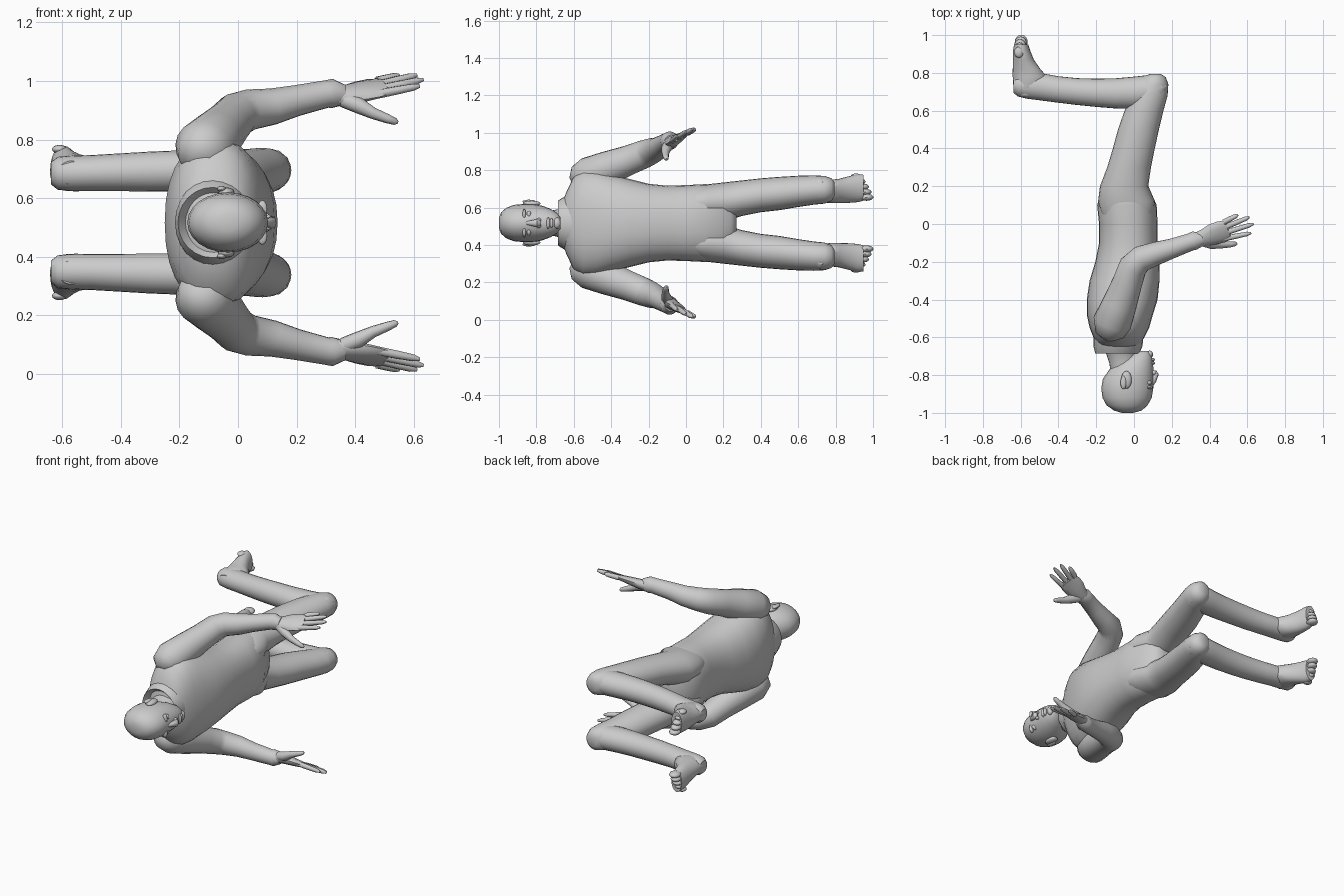
import bpy, bmesh, math
from mathutils import Vector

MID = 0.517  # height of the body's symmetry plane (figure lies on its side)
skin = bpy.data.materials.new("light grey")
skin.diffuse_color = (0.6, 0.6, 0.6, 1)


def skin_rings(name, rings, mirror=False, caps=True):
    """Join rings of points into one smooth body part."""
    bm = bmesh.new()
    rows = [[bm.verts.new(p) for p in r] for r in rings]
    n = len(rows[0])
    for a, b in zip(rows, rows[1:]):
        for i in range(n):
            bm.faces.new((a[i], a[(i + 1) % n], b[(i + 1) % n], b[i]))
    if caps:
        bm.faces.new(rows[0])
        bm.faces.new(rows[-1])
    bmesh.ops.recalc_face_normals(bm, faces=bm.faces)
    me = bpy.data.meshes.new(name)
    bm.to_mesh(me)
    bm.free()
    me.materials.append(skin)
    ob = bpy.data.objects.new(name, me)
    bpy.context.collection.objects.link(ob)
    ob.location.z = MID
    bpy.ops.object.select_all(action='DESELECT')
    ob.select_set(True)
    bpy.context.view_layer.objects.active = ob
    bpy.ops.object.shade_smooth_by_angle(angle=math.radians(50))
    if mirror:
        m = ob.modifiers.new("mirror", 'MIRROR')
        m.use_axis = (False, False, True)
        m.use_mirror_merge = False
    return ob


def circle(n, power=2.0):
    out = []
    for i in range(n):
        a = 2 * math.pi * i / n
        c, s = math.cos(a), math.sin(a)
        out.append((math.copysign(abs(c) ** (2 / power), c), math.copysign(abs(s) ** (2 / power), s)))
    return out


def loft(name, axis, rings, mirror=False, n=24, power=2.0, caps=True):
    """Rings (t, side0, side1, z0, z1) set along x or y."""
    rows = []
    for t, a0, a1, z0, z1 in rings:
        row = []
        for c, s in circle(n, power):
            a = (a0 + a1) / 2 + (a1 - a0) / 2 * c
            z = (z0 + z1) / 2 + (z1 - z0) / 2 * s
            row.append((t, a, z) if axis == 'x' else (a, t, z))
        rows.append(row)
    return skin_rings(name, rows, mirror, caps)


def tube(name, pts, up, mirror=True, n=12):
    """Rings (x, y, z, width, thickness) that follow a path."""
    c = [Vector(p[:3]) for p in pts]
    rows = []
    for i, p in enumerate(pts):
        t = (c[min(i + 1, len(c) - 1)] - c[max(i - 1, 0)]).normalized()
        u = (up - t * t.dot(up)).normalized()
        v = t.cross(u)
        rows.append([c[i] + u * p[3] * a + v * p[-1] * b for a, b in circle(n)])
    return skin_rings(name, rows, mirror)


def ball(name, loc, size, mirror=True):
    """Ellipsoid with half-sizes."""
    rows = []
    for k in range(9):
        a = math.pi * (0.03 + 0.94 * k / 8)
        rows.append([(loc[0] + size[0] * math.sin(a) * c, loc[1] - size[1] * math.cos(a),
                      loc[2] + size[2] * math.sin(a) * s) for c, s in circle(12)])
    return skin_rings(name, rows, mirror)


def sym(rows):
    return [(t, a, b, -h, h) for t, a, b, h in rows]


# Torso, from neck base to crotch
loft("torso", 'y', sym([
    (-.67, -.15, -.01, .085), (-.64, -.19, .03, .165), (-.60, -.215, .055, .25),
    (-.55, -.235, .08, .285), (-.48, -.25, .10, .285), (-.40, -.25, .125, .262),
    (-.30, -.235, .135, .235), (-.20, -.205, .135, .21), (-.10, -.185, .125, .20),
    (0, -.185, .125, .203), (.10, -.195, .12, .208), (.18, -.175, .085, .205),
    (.24, -.13, .06, .15), (.27, -.08, .03, .08)]), power=2.25, n=28)

# Neck, collar and head
loft("neck", 'y', sym([(-.82, -.12, .03, .06), (-.74, -.13, .02, .062),
                       (-.68, -.15, .015, .075), (-.61, -.18, .04, .11)]))
loft("collar", 'y', sym([(-.60, -.215, .05, .16), (-.645, -.215, .045, .145),
                         (-.685, -.205, .03, .12), (-.65, -.18, .02, .09)]), caps=False)
loft("head", 'y', sym([
    (-1, -.065, -.005, .028), (-.988, -.105, .04, .058), (-.96, -.145, .072, .082),
    (-.92, -.167, .094, .097), (-.87, -.173, .102, .102), (-.82, -.165, .103, .102),
    (-.77, -.13, .103, .093), (-.725, -.08, .10, .076), (-.69, -.03, .092, .055),
    (-.672, .02, .08, .03)]))

# Face
tube("nose", [(.088, -.86, 0, .008, .01), (.104, -.83, 0, .014, .014),
              (.115, -.795, 0, .022, .016), (.108, -.778, 0, .014, .01)], Vector((0, 0, 1)), False)
ball("nostril", (.104, -.787, .017), (.013, .012, .01))
ball("eye", (.078, -.84, .046), (.016, .012, .02))
ball("brow", (.083, -.865, .046), (.017, .009, .03))
ball("upper_lip", (.1, -.737, 0), (.011, .009, .032), False)
ball("lower_lip", (.099, -.719, 0), (.011, .009, .028), False)
ball("chin", (.083, -.69, 0), (.018, .02, .03), False)
ball("ear", (-.04, -.825, .104), (.028, .047, .016))
ball("ear_rim", (-.056, -.84, .115), (.016, .035, .01))

# Legs: thigh down to the knee, then the shin bent back
loft("thigh", 'y', [
    (.05, -.17, .10, .02, .19), (.12, -.19, .11, .01, .208), (.20, -.18, .075, .008, .217),
    (.30, -.142, .09, .038, .228), (.40, -.112, .11, .058, .239), (.50, -.085, .132, .069, .247),
    (.60, -.05, .156, .086, .253), (.68, -.01, .178, .098, .255), (.74, .02, .182, .104, .252),
    (.778, .05, .168, .118, .24), (.795, .085, .14, .145, .215)], True)
loft("shin", 'x', [
    (.17, .69, .755, .14, .22), (.14, .645, .788, .112, .245), (.09, .62, .79, .103, .252),
    (0, .61, .78, .103, .25), (-.10, .612, .771, .105, .248), (-.20, .62, .769, .106, .246),
    (-.30, .63, .772, .106, .242), (-.40, .642, .782, .107, .236), (-.50, .655, .80, .107, .23),
    (-.57, .664, .80, .107, .228), (-.615, .675, .79, .112, .224), (-.638, .695, .77, .13, .205)], True)

# Feet with toes
loft("foot", 'y', [
    (.68, -.615, -.52, .13, .21), (.72, -.638, -.49, .112, .228), (.78, -.642, -.46, .106, .232),
    (.82, -.642, -.495, .107, .237), (.87, -.641, -.53, .108, .25), (.92, -.64, -.55, .112, .262),
    (.95, -.635, -.56, .12, .258)], True)
for i in range(5):
    ball(f"toe_{i + 1}", (-.597 - .003 * i, .965 - .006 * i - .002 * i * i, .138 + .028 * i),
         (.034 - .002 * i, .037 - .002 * i, .019 - .001 * i))

# Arms: shoulder, elbow, wrist
tube("arm", [
    (-.13, -.605, .215, .035), (-.127, -.58, .23, .078), (-.115, -.52, .25, .103),
    (-.075, -.42, .293, .092), (-.035, -.31, .335, .08), (-.005, -.225, .368, .076),
    (.04, -.183, .385, .07), (.12, -.155, .396, .062), (.20, -.13, .416, .053),
    (.30, -.095, .438, .047), (.32, -.088, .44, .05), (.36, -.08, .435, .036)],
    Vector((0, 0, 1)), n=18)

# Hands
across = Vector((0, .89, .46))
tube("palm", [(.33, -.085, .43, .04, .034), (.38, -.07, .437, .052, .03), (.42, -.055, .447, .062, .026),
              (.46, -.042, .456, .065, .021), (.50, -.03, .463, .058, .016)], across)
tips = [(.55, .048, .502), (.61, .036, .503), (.632, 0, .488), (.62, -.048, .466)]
for i, tip in enumerate(tips):
    base = Vector((.475, -.034, .46)) + across * (.049 - .0327 * i)
    tip = Vector(tip)
    pts = []
    for f, r in ((0, .016), (.5, .0145), (.85, .0125), (1, .006)):
        pts.append((*base.lerp(tip, f), r))
    tube(f"finger_{i + 1}", pts, across, n=8)
tube("thumb", [(.36, -.09, .42, .028), (.41, -.105, .40, .028), (.46, -.11, .373, .02),
               (.51, -.108, .354, .016), (.537, -.105, .344, .012), (.545, -.103, .341, .005)],
     across, n=10)
